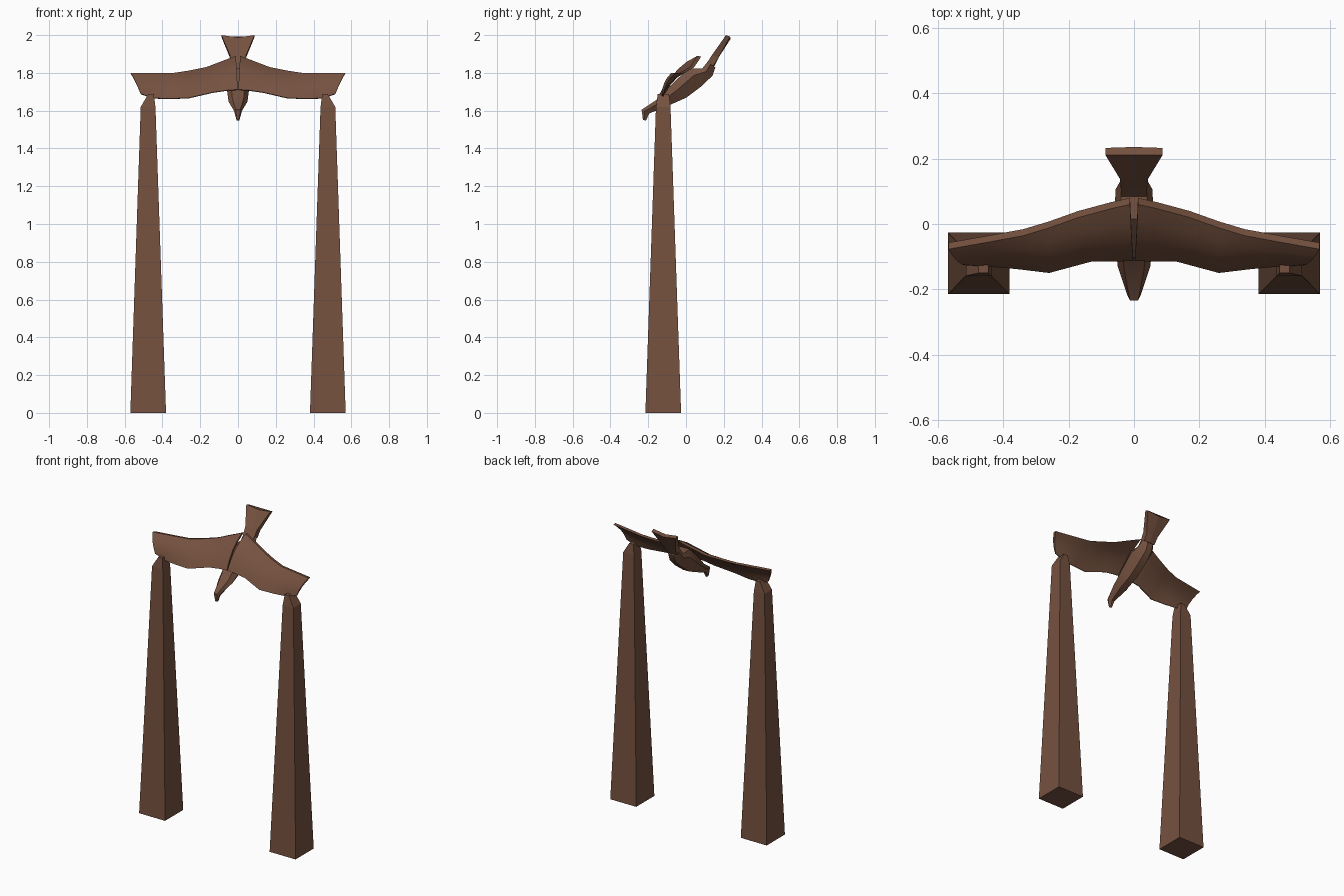
import bpy, bmesh, math
from mathutils import Vector

wood = bpy.data.materials.new("brown_wood")
wood.diffuse_color = (0.178, 0.083, 0.05, 1)


def loft(name, rings, smooth=None):
    """Closed solid through a list of equal-length rings of points."""
    bm = bmesh.new()
    vr = [[bm.verts.new(p) for p in r] for r in rings]
    n = len(rings[0])
    for a, b in zip(vr, vr[1:]):
        for i in range(n):
            j = (i + 1) % n
            bm.faces.new((a[i], a[j], b[j], b[i]))
    bm.faces.new(vr[0])
    bm.faces.new(vr[-1])
    bmesh.ops.recalc_face_normals(bm, faces=bm.faces)
    me = bpy.data.meshes.new(name)
    bm.to_mesh(me)
    bm.free()
    me.materials.append(wood)
    if smooth:
        for p in me.polygons:
            p.use_smooth = True
        me.set_sharp_from_angle(angle=math.radians(smooth))
    ob = bpy.data.objects.new(name, me)
    bpy.context.collection.objects.link(ob)
    return ob


def rect(x0, x1, y0, y1, z, s):
    return [(s * x0, y0, z), (s * x1, y0, z), (s * x1, y1, z), (s * x0, y1, z)]


# Wing stations: leading edge (x, y, z), trailing edge (x, y, z)
STATIONS = [
    ((0.002, -0.113, 1.712), (0.012, 0.060, 1.890)),
    ((0.06, -0.115, 1.708), (0.07, 0.047, 1.868)),
    ((0.13, -0.115, 1.698), (0.17, 0.020, 1.830)),
    ((0.26, -0.150, 1.668), (0.26, -0.012, 1.812)),
    ((0.36, -0.138, 1.664), (0.34, -0.036, 1.800)),
    ((0.45, -0.130, 1.667), (0.46, -0.058, 1.800)),
    ((0.515, -0.127, 1.690), (0.568, -0.077, 1.800)),
]


def wing_ring(lead, trail, s):
    lead, trail = Vector(lead), Vector(trail)
    chord = trail - lead
    up = Vector((0, -chord.z, chord.y)).normalized()
    top, low = [], []
    for k in range(5):
        t = k / 4
        p = lead + chord * t + up * (0.1 * chord.length * 4 * t * (1 - t))
        top.append(p)
        low.append(p + Vector((0, 0.008 + 0.012 * t, -0.003)))
    return [(s * p.x, p.y, p.z) for p in top + low[::-1]]


for side, s in (("left", -1), ("right", 1)):
    # Tapered post with a sloped outer shoulder
    loft(side + "_post", [
        rect(0.381, 0.570, -0.215, -0.026, 0, s),
        rect(0.437, 0.515, -0.159, -0.082, 1.62, s),
        rect(0.446, 0.476, -0.150, -0.090, 1.687, s)])
    # Cambered wing
    loft(side + "_wing", [wing_ring(a, b, s) for a, b in STATIONS], 30)

# Bird body: top (y, z), bottom (y, z), half widths at top, middle, bottom
BODY = [
    (-0.228, 1.552, -0.212, 1.547, 0.006, 0.008, 0.004),
    (-0.235, 1.605, -0.195, 1.585, 0.012, 0.020, 0.010),
    (-0.145, 1.665, -0.105, 1.622, 0.030, 0.050, 0.022),
    (-0.080, 1.735, 0.000, 1.668, 0.036, 0.058, 0.024),
    (0.015, 1.825, 0.080, 1.728, 0.036, 0.060, 0.024),
    (0.085, 1.822, 0.140, 1.785, 0.040, 0.056, 0.020),
    (0.115, 1.860, 0.155, 1.830, 0.038, 0.042, 0.020),
]


def body_ring(yt, zt, yb, zb, a, m, b):
    ym, zm = yt * .6 + yb * .4, zt * .6 + zb * .4
    return [(-a, yt, zt), (a, yt, zt), (m, ym, zm),
            (b, yb, zb), (-b, yb, zb), (-m, ym, zm)]


loft("bird_body", [body_ring(*r) for r in BODY], 35)

# Flared flat tail: rear edge dips slightly at the centre
loft("bird_tail", [
    [(x * 0.040, y, z) for x, y, z in (
        (-1, 0.110, 1.852), (0, 0.112, 1.855), (1, 0.110, 1.852),
        (1, 0.145, 1.838), (0, 0.150, 1.835), (-1, 0.145, 1.838))],
    [(x * 0.043, y, z) for x, y, z in (
        (-1, 0.138, 1.895), (0, 0.138, 1.895), (1, 0.138, 1.895),
        (1, 0.172, 1.880), (0, 0.172, 1.880), (-1, 0.172, 1.880))],
    [(x * 0.088, y, z) for x, y, z in (
        (-1, 0.212, 2.000), (0, 0.212, 1.988), (1, 0.212, 2.000),
        (1, 0.233, 1.992), (0, 0.236, 1.980), (-1, 0.233, 1.992))]])
